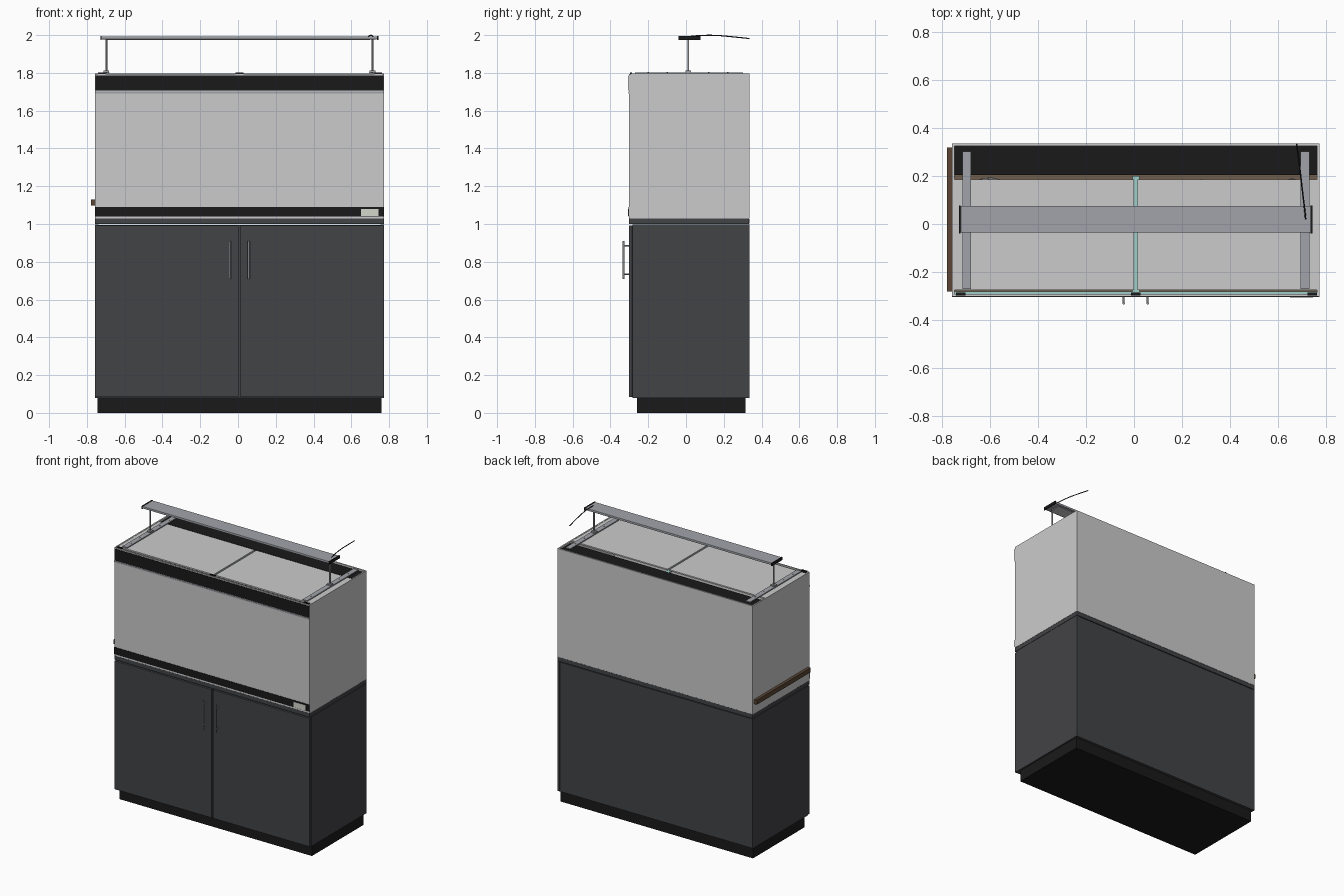
import bpy, bmesh, math, random
from mathutils import Vector, noise

if "Cube" in bpy.data.objects:
    bpy.data.objects.remove(bpy.data.objects["Cube"])
random.seed(4)


def mat(name, r, g, b):
    m = bpy.data.materials.new(name)
    m.diffuse_color = (r, g, b, 1)
    m.use_nodes = True
    m.node_tree.nodes["Principled BSDF"].inputs["Base Color"].default_value = m.diffuse_color
    return m


CHAR = mat("charcoal", 0.055, 0.057, 0.062)
BLACK = mat("black", 0.01, 0.01, 0.01)
ALU = mat("aluminium", 0.36, 0.37, 0.40)
TEAL = mat("glass_edge", 0.35, 0.62, 0.58)
WOOD = mat("driftwood", 0.10, 0.06, 0.035)
SAND = mat("sand", 0.16, 0.11, 0.07)
CREAM = mat("label", 0.65, 0.68, 0.60)
STONE = mat("stone", 0.30, 0.30, 0.31)
GREEN = mat("leaf", 0.06, 0.20, 0.06)


def finish(ob, m):
    if m:
        ob.data.materials.append(m)
    return ob


def box(name, x, y, z, m=None, bevel=0):
    """Box from (min, max) pairs."""
    me = bpy.data.meshes.new(name)
    bm = bmesh.new()
    bmesh.ops.create_cube(bm, size=1)
    for v in bm.verts:
        v.co = Vector([(a + b) / 2 + c * (b - a) for (a, b), c in zip((x, y, z), v.co)])
    bm.to_mesh(me)
    bm.free()
    ob = bpy.data.objects.new(name, me)
    bpy.context.collection.objects.link(ob)
    if bevel:
        mod = ob.modifiers.new("bevel", 'BEVEL')
        mod.width, mod.segments = bevel, 2
    return finish(ob, m)


def tube(name, pts, r, m=None, smooth=False):
    cu = bpy.data.curves.new(name, 'CURVE')
    cu.dimensions = '3D'
    cu.bevel_depth, cu.bevel_resolution, cu.use_fill_caps = r, 3, True
    sp = cu.splines.new('NURBS' if smooth else 'POLY')
    sp.points.add(len(pts) - 1)
    for p, c in zip(sp.points, pts):
        p.co = (*c, 1)
    if smooth:
        sp.use_endpoint_u, sp.order_u = True, 3
    ob = bpy.data.objects.new(name, cu)
    bpy.context.collection.objects.link(ob)
    return finish(ob, m)


def rock(name, loc, size, m=STONE):
    me = bpy.data.meshes.new(name)
    bm = bmesh.new()
    bmesh.ops.create_icosphere(bm, subdivisions=3, radius=1)
    for v in bm.verts:
        k = 1 + 0.3 * noise.noise(v.co * 1.5 + Vector(loc) * 9)
        v.co = Vector([c * s * k for c, s in zip(v.co, size)]) + Vector(loc)
    bm.to_mesh(me)
    bm.free()
    ob = bpy.data.objects.new(name, me)
    bpy.context.collection.objects.link(ob)
    return finish(ob, m)


L, R, F, B = -0.757, 0.773, -0.302, 0.335     # body limits
MID = 0.008

# Cabinet
box("plinth", (-0.745, 0.761), (-0.26, 0.315), (0, 0.08), BLACK)
box("cabinet_floor", (L + .018, R - .018), (-0.28, 0.317), (0.08, 0.10), CHAR)
box("cabinet_shelf", (L + .018, R - .018), (-0.25, 0.317), (0.52, 0.54), CHAR)
box("cabinet_back", (L + .018, R - .018), (0.317, B - .002), (0.08, 0.995), CHAR)
for n, a in (("left", L), ("right", R - .018)):
    box(f"cabinet_side_{n}", (a, a + .018), (-0.283, B), (0.08, 0.997), CHAR)
box("cabinet_divider", (MID - .02, MID + .02), (-0.279, 0.317), (0.10, 0.995), CHAR)
box("countertop", (L, R), (F, B), (0.999, 1.03), CHAR, 0.003)
box("door_left", (L, MID - .005), (F, -0.284), (0.083, 0.992), CHAR, 0.002)
box("door_right", (MID + .005, R), (F, -0.284), (0.083, 0.992), CHAR, 0.002)
for n, x in (("left", -0.043), ("right", 0.057)):
    tube(f"handle_bar_{n}", [(x, -0.330, 0.71), (x, -0.330, 0.91)], 0.0055, ALU)
    for i, z in enumerate((0.735, 0.885)):
        tube(f"handle_post_{n}_{i}", [(x, -0.330, z), (x, -0.30, z)], 0.004, ALU)

# Tank panes
box("tank_base", (L, R), (F, B), (1.03, 1.042))
T = 0.010
box("front_pane", (L, R), (F, F + T), (1.042, 1.795))
box("back_pane", (L, R), (B - T, B), (1.042, 1.797))
for n, a in (("left", L), ("right", R - T)):
    box(f"side_pane_{n}", (a, a + T), (F + T, B - T), (1.042, 1.797))

# Front trim bands and label
box("upper_band", (L + .002, R - .002), (F - .003, F), (1.706, 1.787), BLACK)
box("upper_band_lip", (L, R), (F - .003, F), (1.692, 1.702), ALU)
box("lower_band", (L, R), (F - .003, F), (1.041, 1.09), BLACK)
box("label", (0.65, 0.745), (F - .005, F - .003), (1.043, 1.080), CREAM)

# Top: rear cover, braces, sliding lids
box("rear_cover", (L + T, R - T), (0.205, B - T), (1.772, 1.785), BLACK)
box("rear_divider", (L + T, R - T), (0.205, 0.213), (1.042, 1.772), BLACK)
box("front_brace", (L + T, R - T), (F + T, -0.281), (1.775, 1.785), TEAL)
box("centre_brace", (MID - .014, MID + .014), (-0.285, 0.20), (1.772, 1.782), TEAL)
box("lid_left", (L + T, MID - .007), (-0.275, 0.185), (1.786, 1.795))
box("lid_right", (MID + .007, R - T), (-0.275, 0.185), (1.786, 1.795))
for i, x in enumerate((-0.722, MID, 0.742)):
    box(f"lid_clip_{i}", (x - .02, x + .02), (-0.297, -0.285), (1.785, 1.802), BLACK)

# Light fixture
for n, x in (("left", -0.697), ("right", 0.712)):
    box(f"light_rail_{n}", (x - .018, x + .018), (-0.27, 0.303), (1.796, 1.803), ALU)
    box(f"light_foot_{n}", (x - .015, x + .015), (-0.003, 0.027), (1.803, 1.812), ALU)
    tube(f"light_leg_{n}", [(x, 0.012, 1.80), (x, 0.012, 1.978)], 0.005, ALU)
    for i, y in enumerate((-0.2, -0.1, 0.12, 0.22)):
        tube(f"rail_screw_{n}_{i}", [(x, y, 1.80), (x, y, 1.805)], 0.004, ALU)
box("light_bar", (-0.722, 0.736), (-0.036, 0.075), (1.978, 1.993), ALU, 0.002)
box("light_diffuser", (-0.69, 0.70), (-0.022, 0.060), (1.975, 1.979))
for n, a in (("left", -0.729), ("right", 0.736)):
    box(f"light_end_cap_{n}", (a, a + .007), (-0.039, 0.078), (1.974, 1.995), BLACK)
tube("power_cable", [(0.715, 0.02, 1.993), (0.711, 0.06, 1.998), (0.70, 0.15, 2.0),
                     (0.69, 0.24, 1.992), (0.677, 0.335, 1.982)], 0.003, BLACK, True)

# Substrate, with its edge strip showing on the left side
box("substrate", (L + T, R - T), (F + T, 0.205), (1.042, 1.10), SAND)
box("substrate_edge", (-0.778, L), (-0.282, 0.318), (1.098, 1.130), WOOD)

# Rocks, driftwood and plants inside the tank
for i, (x, y, s) in enumerate(((-0.6, 0.1, .11), (-0.45, 0.0, .08), (0.07, 0.1, .07),
                               (0.3, 0.09, .11), (0.48, 0.08, .12), (0.64, 0.11, .09))):
    rock(f"rock_{i}", (x, y, 1.10 + s * 0.6), (s, s * 0.8, s))
tube("driftwood", [(-0.35, 0.1, 1.1), (-0.15, 0.02, 1.25), (0.05, 0.05, 1.33), (0.2, 0.13, 1.5)],
     0.025, WOOD, True)
for i in range(14):
    x, y = random.uniform(-0.7, 0.7), random.uniform(0.0, 0.15)
    h = random.uniform(0.15, 0.45)
    tube(f"plant_{i}", [(x, y, 1.09), (x + .02, y, 1.1 + h * .6),
                        (x + random.uniform(-.04, .04), y + .02, 1.1 + h)], 0.006, GREEN, True)
